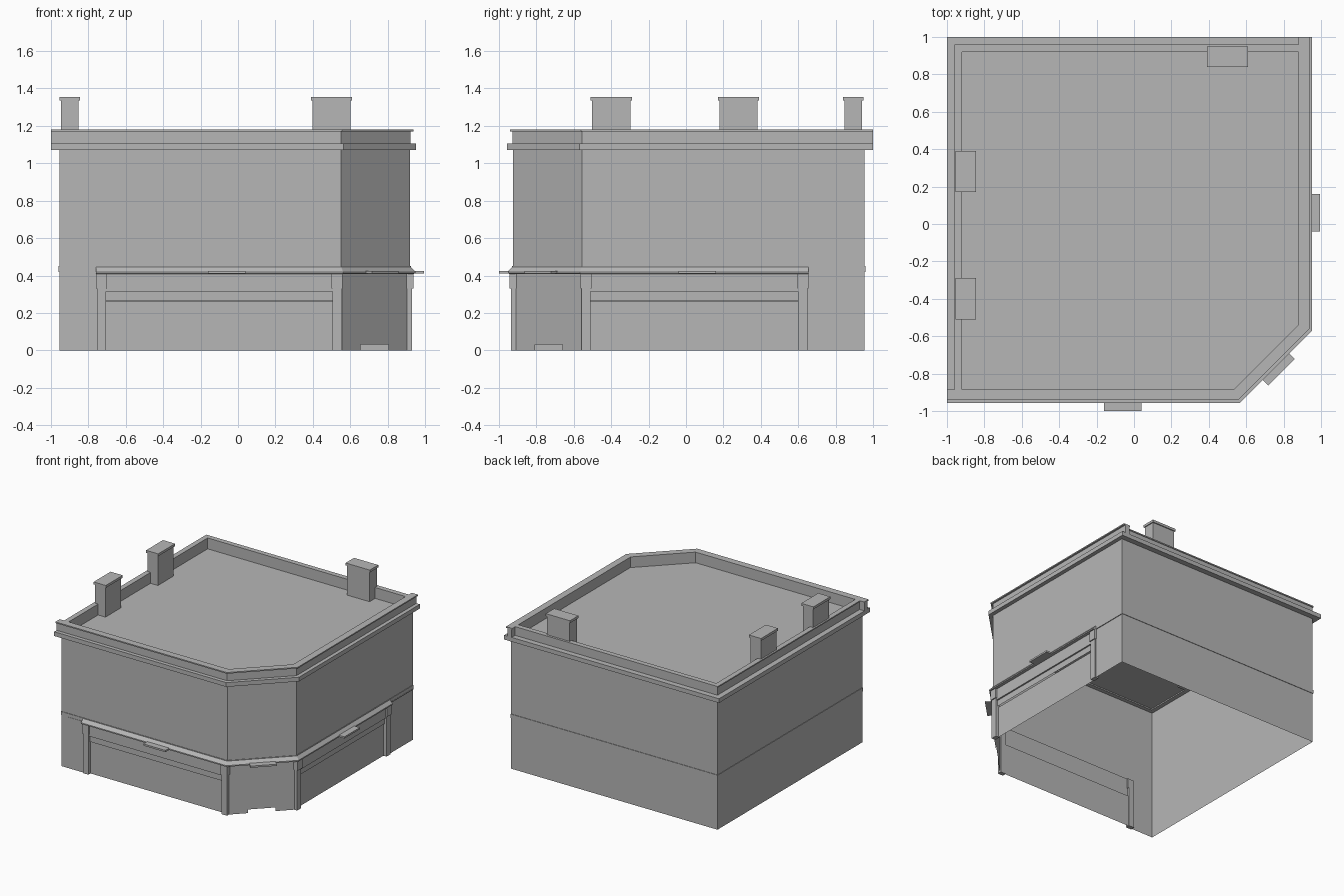
import bpy
import bmesh
from mathutils import Vector, Matrix

if "Cube" in bpy.data.objects:
    bpy.data.objects.remove(bpy.data.objects["Cube"])

stone = bpy.data.materials.new("plain_grey")
stone.use_nodes = True
GREY = (0.47, 0.47, 0.47, 1)
stone.diffuse_color = GREY
stone.node_tree.nodes["Principled BSDF"].inputs["Base Color"].default_value = GREY


def finish(name, bm, recalc=True):
    if recalc:
        bmesh.ops.recalc_face_normals(bm, faces=bm.faces)
    mesh = bpy.data.meshes.new(name)
    bm.to_mesh(mesh)
    bm.free()
    mesh.materials.append(stone)
    obj = bpy.data.objects.new(name, mesh)
    bpy.context.collection.objects.link(obj)
    return obj


def box(name, x, y, z, frame=Matrix()):
    """Box between ranges, placed by a frame."""
    bm = bmesh.new()
    bmesh.ops.create_cube(bm, size=1)
    for v in bm.verts:
        v.co = frame @ Vector([r[0] if c < 0 else r[1] for c, r in zip(v.co, (x, y, z))])
    return finish(name, bm)


def panel(name, u, v, z, frame):
    """Single upright sheet facing outward."""
    bm = bmesh.new()
    corners = ((u[0], z[0]), (u[1], z[0]), (u[1], z[1]), (u[0], z[1]))
    bm.faces.new([bm.verts.new(frame @ Vector((a, -v, b))) for a, b in corners])
    return finish(name, bm, False)


def sweep(name, path, profile, closed=False, solid=True):
    """Carry an (outward offset, height) profile along a mitred plan path."""
    pts = [Vector(p) for p in path]
    n = len(pts)
    bm = bmesh.new()
    rings = []
    for i, p in enumerate(pts):
        dirs = []
        if closed or i > 0:
            dirs.append((p - pts[i - 1]).normalized())
        if closed or i < n - 1:
            dirs.append((pts[(i + 1) % n] - p).normalized())
        normals = [Vector((d.y, -d.x)) for d in dirs]
        miter = sum(normals, Vector((0, 0))).normalized()
        miter /= miter.dot(normals[0])
        rings.append([bm.verts.new((*(p + miter * o), z)) for o, z in profile])
    m = len(profile)
    for i in range(n if closed else n - 1):
        a, b = rings[i], rings[(i + 1) % n]
        for j in range(m if solid else m - 1):
            k = (j + 1) % m
            bm.faces.new((a[j], b[j], b[k], a[k]))
    if solid and not closed:
        bm.faces.new(rings[0])
        bm.faces.new(rings[-1])
    return finish(name, bm, solid)


def rect(o0, o1, z0, z1):
    return [(o0, z0), (o1, z0), (o1, z1), (o0, z1)]


# Plan: a square with its front left corner cut off
W, E, S, N = -0.955, 0.92, -0.925, 0.955
CUT_A, CUT_B = (0.55, S), (E, -0.555)
plan = [(W, S), CUT_A, CUT_B, (E, N), (W, N)]
street = [(-1, S), CUT_A, CUT_B, (E, 1)]
rear = [(E, N), (W, N), (W, S)]

# Shell walls, open underneath
sweep("upper_walls", plan, [(0, 0.42), (0, 1.09)], closed=True, solid=False)
sweep("ground_walls", [(E, 0.65), (E, N), (W, N), (W, S), (-0.755, S)],
      [(0, 0), (0, 0.42)], solid=False)
sweep("string_course", plan, rect(0, 0.004, 0.42, 0.45), closed=True)

# Flat roof
bm = bmesh.new()
bm.faces.new([bm.verts.new((x, y, 1.09)) for x, y in plan])
finish("roof", bm, False)

# Parapet, cornices and copings
sweep("parapet", plan, rect(-0.035, 0, 1.08, 1.175), closed=True)
sweep("street_parapet", street, rect(-0.035, 0.002, 1.1, 1.172), closed=False)
sweep("street_cornice", street, rect(0, 0.033, 1.07, 1.105))
sweep("street_coping", street, rect(-0.04, 0.017, 1.17, 1.18))
sweep("rear_cornice", rear, rect(0, 0.045, 1.07, 1.105))
sweep("rear_coping", rear, rect(-0.036, 0.006, 1.17, 1.18))

# Chimneys with caps
for name, cx, cy, hx, hy in (("left_front_chimney", -0.9, -0.4, 0.055, 0.11),
                             ("left_back_chimney", -0.9, 0.28, 0.055, 0.11),
                             ("back_chimney", 0.5, 0.895, 0.11, 0.055)):
    t = 0.008
    box(name, (cx - hx + t, cx + hx - t), (cy - hy + t, cy + hy - t), (1.08, 1.337))
    box(name + "_cap", (cx - hx, cx + hx), (cy - hy, cy + hy), (1.335, 1.355))


def wall_frame(a, b):
    """Local frame: x along the wall, -y outward, z up."""
    along = (Vector(b) - Vector(a)).normalized()
    return Matrix(((along.x, -along.y, 0, a[0]), (along.y, along.x, 0, a[1]),
                   (0, 0, 1, 0), (0, 0, 0, 1)))


def shopfront(side, a, b, lamp):
    frame = wall_frame(a, b)
    length = (Vector(b) - Vector(a)).length
    inner = (0.05, length - 0.05)
    # Pilasters with console blocks
    for end, u in (("start", 0), ("end", length - 0.05)):
        box(f"{side}_{end}_pilaster", (u, u + 0.05), (-0.01, 0.025), (0, 0.33), frame)
        box(f"{side}_{end}_console", (u - 0.005, u + 0.055), (-0.018, 0.02), (0.33, 0.41), frame)
    # Window, blind box and sign board
    panel(f"{side}_window", inner, -0.018, (0, 0.26), frame)
    panel(f"{side}_blind_box", inner, -0.008, (0.265, 0.315), frame)
    box(f"{side}_sign_board", inner, (-0.004, 0.008), (0.315, 0.412), frame)
    box(f"{side}_lamp", (lamp - 0.1, lamp + 0.1), (-0.075, 0), (0.41, 0.424), frame)


shopfront("front", (-0.755, S), (0.555, S), 0.695)
shopfront("side", (E, -0.56), (E, 0.65), 0.62)

# Corner entrance with a low opening at the foot
corner = wall_frame(CUT_A, CUT_B)
span = (Vector(CUT_B) - Vector(CUT_A)).length
mid = span / 2
panel("corner_wall", (0, span), -0.008, (0.03, 0.42), corner)
panel("corner_foot_start", (0, mid - 0.105), -0.008, (0, 0.03), corner)
panel("corner_foot_end", (mid + 0.105, span), -0.008, (0, 0.03), corner)
box("corner_lamp", (mid - 0.1, mid + 0.1), (-0.075, 0), (0.41, 0.424), corner)

# Sloping shop cornice above the boards
sweep("shop_cornice", [(-0.76, S), CUT_A, CUT_B, (E, 0.655)],
      [(0, 0.408), (0.028, 0.41), (0.028, 0.42), (0, 0.45)])
sweep("shop_flashing", [(-0.89, S), CUT_A, CUT_B, (E, N)], rect(0, 0.006, 0.415, 0.422))
